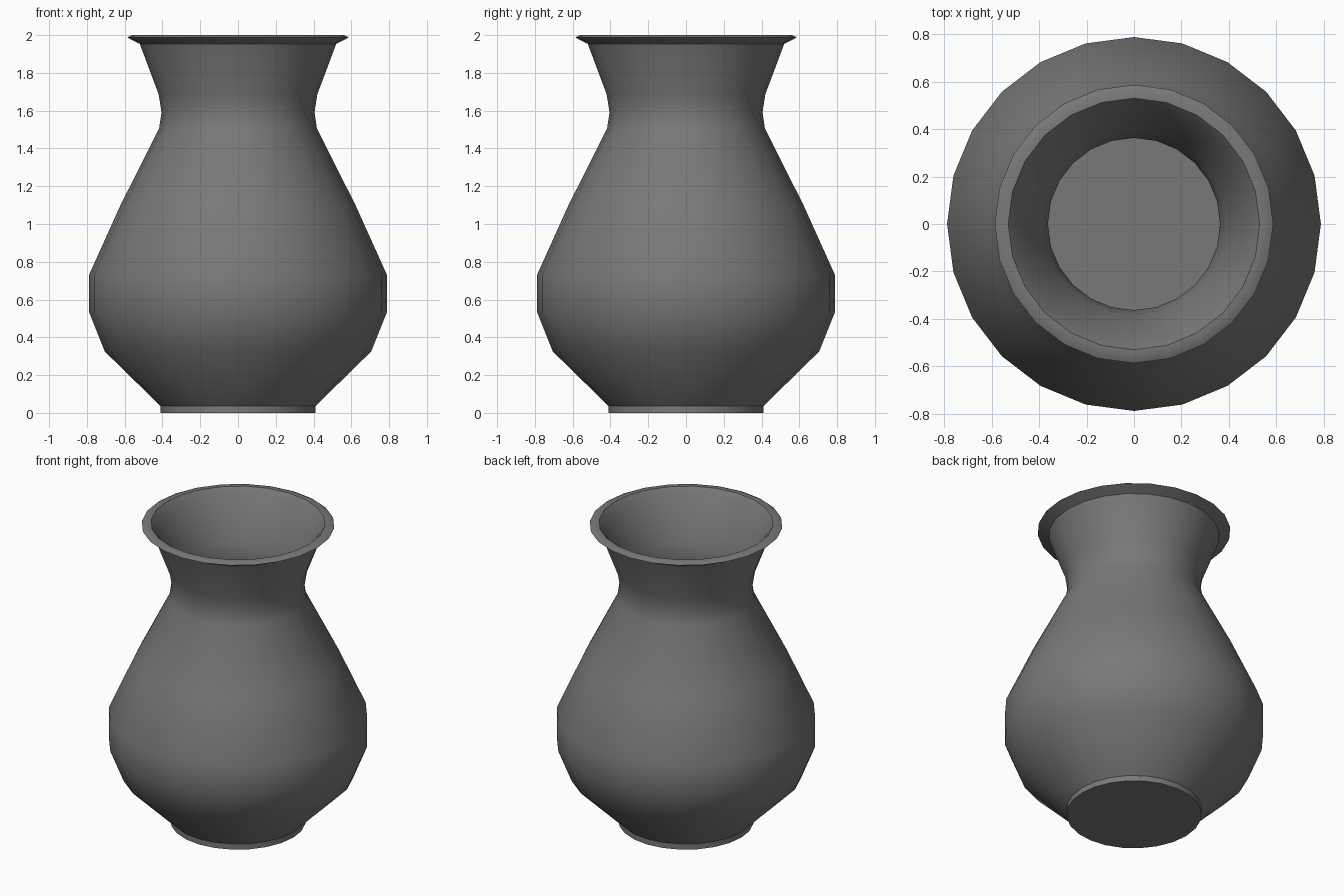
import bpy, bmesh
from math import cos, sin, pi, radians

if "Cube" in bpy.data.objects:
    bpy.data.objects.remove(bpy.data.objects["Cube"])

SIDES = 24

# Wall profile (radius, height): outside going up, over the rim, inside going down
profile = [
    (0.411, 0.0), (0.411, 0.037), (0.705, 0.325), (0.788, 0.532), (0.788, 0.732),
    (0.622, 1.10), (0.418, 1.505), (0.405, 1.59), (0.42, 1.687), (0.52, 1.953),
    (0.587, 1.988), (0.562, 2.0), (0.53, 2.0), (0.497, 1.958),
    (0.38, 1.695), (0.363, 1.59), (0.38, 1.49), (0.586, 1.085),
    (0.75, 0.723), (0.75, 0.54), (0.673, 0.35), (0.37, 0.04),
]
LIP = 13  # ring at the inner lip step, kept crisp

bm = bmesh.new()
rings = [[bm.verts.new((r * cos(2 * pi * i / SIDES), r * sin(2 * pi * i / SIDES), z))
          for i in range(SIDES)] for r, z in profile]

# Wall bands
for a, b in zip(rings, rings[1:]):
    for i in range(SIDES):
        j = (i + 1) % SIDES
        bm.faces.new((a[i], a[j], b[j], b[i]))

# Underside and inner floor
bm.faces.new(rings[0][::-1])
bm.faces.new(rings[-1])
bmesh.ops.recalc_face_normals(bm, faces=bm.faces)

mesh = bpy.data.meshes.new("vase")
bm.to_mesh(mesh)
bm.free()
vase = bpy.data.objects.new("vase", mesh)
bpy.context.collection.objects.link(vase)

# Dark grey glaze
glaze = bpy.data.materials.new("dark_glaze")
glaze.diffuse_color = (0.19, 0.19, 0.19, 1)
glaze.use_nodes = True
glaze.node_tree.nodes["Principled BSDF"].inputs["Base Color"].default_value = glaze.diffuse_color
mesh.materials.append(glaze)

# Smooth body with crisp rim, lip and foot
bpy.context.view_layer.objects.active = vase
vase.select_set(True)
bpy.ops.object.shade_smooth_by_angle(angle=radians(32))
sharp = mesh.attributes.get("sharp_edge") or mesh.attributes.new("sharp_edge", 'BOOLEAN', 'EDGE')
lip = range(LIP * SIDES, (LIP + 1) * SIDES)
for e in mesh.edges:
    if all(v in lip for v in e.vertices):
        sharp.data[e.index].value = True
